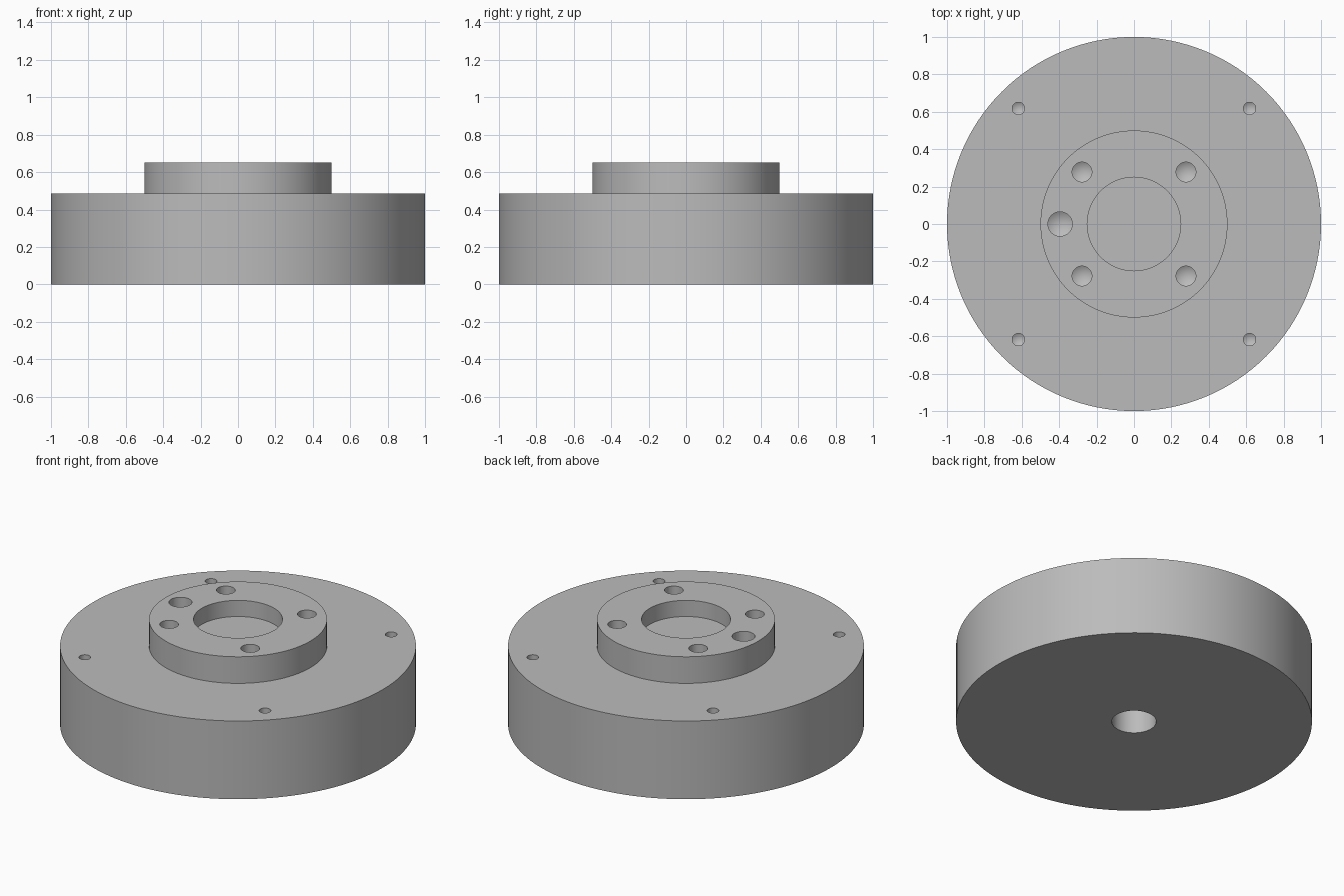
import bpy
import bmesh
import math
from mathutils import Matrix

cube = bpy.data.objects.get("Cube")
if cube:
    bpy.data.objects.remove(cube, do_unlink=True)

grey = bpy.data.materials.new("machined grey")
grey.use_nodes = True
COLOUR = (0.5, 0.5, 0.5, 1.0)
grey.diffuse_color = COLOUR
grey.node_tree.nodes["Principled BSDF"].inputs["Base Color"].default_value = COLOUR


def lathe(name, profile, steps, location=(0, 0, 0)):
    """Spin an (r, z) profile around the z axis into a closed solid."""
    bm = bmesh.new()
    verts = [bm.verts.new((r, 0, z)) for r, z in profile]
    edges = [bm.edges.new(pair) for pair in zip(verts, verts[1:])]
    bmesh.ops.spin(bm, geom=verts + edges, cent=(0, 0, 0), axis=(0, 0, 1),
                   angle=2 * math.pi, steps=steps)
    bmesh.ops.remove_doubles(bm, verts=bm.verts[:], dist=1e-4)
    bmesh.ops.recalc_face_normals(bm, faces=bm.faces[:])
    bm.transform(Matrix.Translation(location))
    mesh = bpy.data.meshes.new(name)
    bm.to_mesh(mesh)
    bm.free()
    mesh.materials.append(grey)
    obj = bpy.data.objects.new(name, mesh)
    bpy.context.collection.objects.link(obj)
    return obj


# Flanged hub: disc, raised boss, shallow top recess, blind bore underneath
DISC_Z, BOSS_Z = 0.485, 0.65
hub = lathe("flanged_hub", [
    (0, 0.375), (0.125, 0.30), (0.125, 0), (1, 0), (1, DISC_Z),
    (0.5, DISC_Z), (0.5, BOSS_Z), (0.25, BOSS_Z), (0.25, 0.55), (0, 0.55),
], 128)

# Blind drilled holes with conical tips: x, y, radius, surface height, depth
holes = [(-0.395, 0, 0.065, BOSS_Z, 0.25)]
for sx in (-1, 1):
    for sy in (-1, 1):
        holes.append((sx * 0.278, sy * 0.278, 0.053, BOSS_Z, 0.25))
        holes.append((sx * 0.618, sy * 0.618, 0.033, DISC_Z, 0.2))

for x, y, r, top, depth in holes:
    drill = lathe("drill_cutter", [
        (0, -depth - 0.6 * r), (r, -depth), (r, 0.05), (0, 0.05),
    ], 32, (x, y, top))
    drill.hide_render = True
    cut = hub.modifiers.new("drilled hole", "BOOLEAN")
    cut.operation = "DIFFERENCE"
    cut.solver = "EXACT"
    cut.object = drill
    bpy.context.view_layer.objects.active = hub
    bpy.ops.object.modifier_apply(modifier=cut.name)
    bpy.data.objects.remove(drill, do_unlink=True)

# Smooth round walls, crisp rims
bpy.ops.object.select_all(action="DESELECT")
hub.select_set(True)
bpy.context.view_layer.objects.active = hub
bpy.ops.object.shade_smooth_by_angle(angle=math.radians(25))
